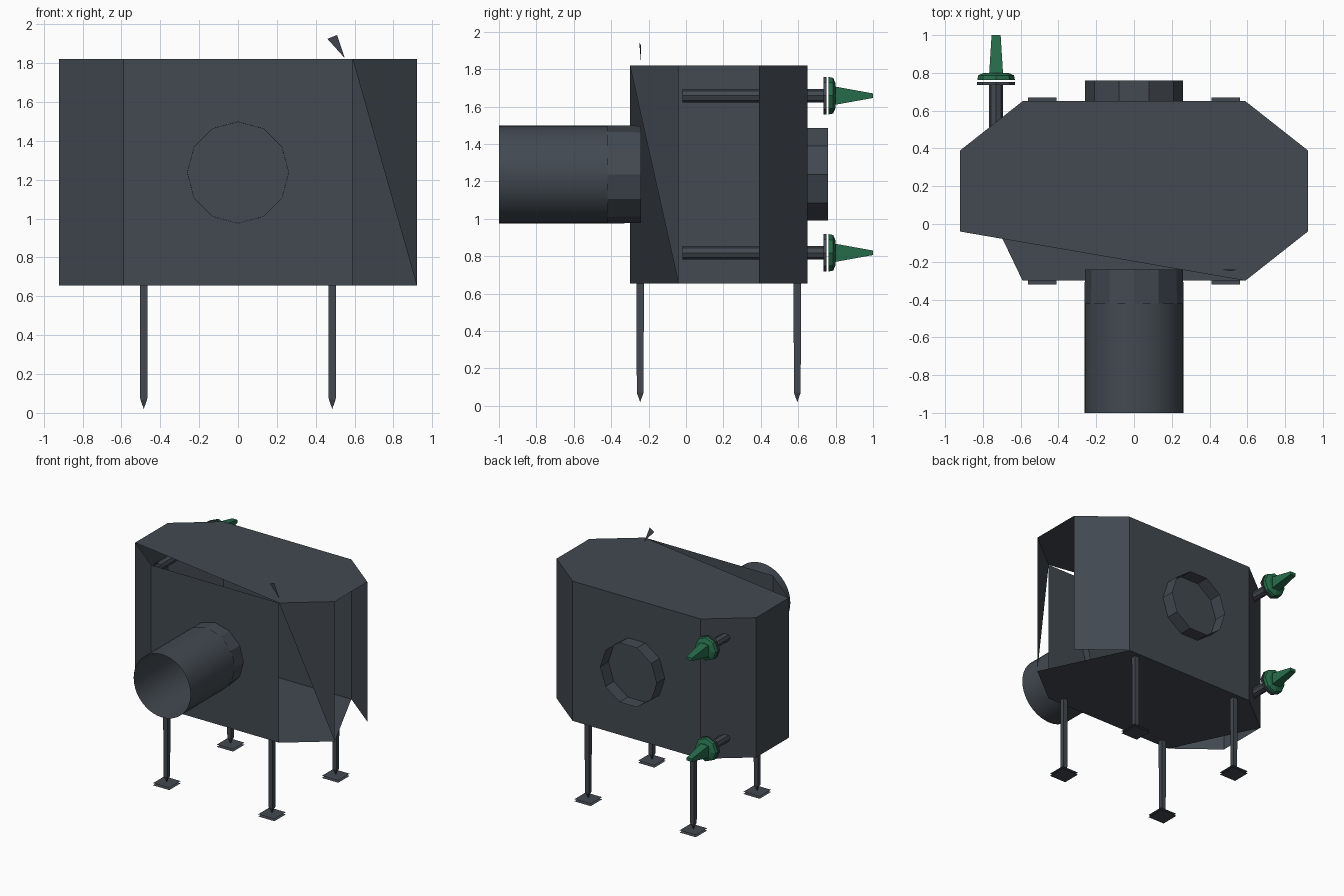
import bpy, bmesh, math
from mathutils import Matrix, Vector

if "Cube" in bpy.data.objects:
    bpy.data.objects.remove(bpy.data.objects["Cube"])


def material(name, rgb):
    m = bpy.data.materials.new(name)
    m.diffuse_color = (*rgb, 1)
    m.use_nodes = True
    m.node_tree.nodes["Principled BSDF"].inputs["Base Color"].default_value = m.diffuse_color
    return m


SLATE = material("slate", (0.055, 0.067, 0.082))
GREEN = material("green", (0.02, 0.15, 0.07))


def mesh_object(name, verts, faces, mat=SLATE):
    me = bpy.data.meshes.new(name)
    me.from_pydata(verts, [], faces)
    me.materials.append(mat)
    ob = bpy.data.objects.new(name, me)
    bpy.context.collection.objects.link(ob)
    return ob


def lathe_y(name, x, z, profile, sides, mat=SLATE, smooth=False, caps=False):
    """Surface around a line along y; profile is (y, radius) pairs."""
    verts = [(x + r * math.cos(2 * math.pi * i / sides), y,
              z + r * math.sin(2 * math.pi * i / sides))
             for y, r in profile for i in range(sides)]
    faces = [(k * sides + i, k * sides + (i + 1) % sides,
              (k + 1) * sides + (i + 1) % sides, (k + 1) * sides + i)
             for k in range(len(profile) - 1) for i in range(sides)]
    if caps:
        faces += [tuple(range(sides))[::-1],
                  tuple(range(len(verts) - sides, len(verts)))]
    ob = mesh_object(name, verts, faces, mat)
    if smooth:
        for p in ob.data.polygons:
            p.use_smooth = True
    return ob


# Housing: open octagonal shell with missing panels
outline = [(-.59, -.30), (.59, -.30), (.92, -.04), (.92, .39),
           (.59, .65), (-.59, .65), (-.92, .39), (-.92, -.04)]
LOW, HIGH = .655, 1.82
verts = [(x, y, z) for z in (LOW, HIGH) for x, y in outline]
# walls, leaving the right side open and half of the front right chamfer
faces = [(i, (i + 1) % 8, (i + 1) % 8 + 8, i + 8) for i in range(8) if i not in (1, 2)]
faces += [(2, 10, 9)]
faces += [(9, 10, 11, 12, 13, 14, 15)]      # roof without its front left corner
faces += [(6, 5, 4, 2, 1, 0)]               # floor without two side corners
mesh_object("housing", verts, faces)

# Front duct with faceted collar, and rear duct ring
lathe_y("front_duct", 0, 1.237, [(-1, .262), (-.42, .262)], 40, smooth=True)
lathe_y("front_collar", 0, 1.237, [(-.42, .262), (-.24, .26)], 12)
lathe_y("rear_ring", 0, 1.237, [(.65, .26), (.76, .26)], 10)

# Legs with pointed ends and thin two-layer feet
for sx, side in ((-1, "left"), (1, "right")):
    for y, end in ((-.245, "front"), (.595, "back")):
        x, w = sx * .485, .02
        ring = [(-w, -w), (w, -w), (w, w), (-w, w)]
        v = [(x + a, y + b, LOW) for a, b in ring]
        v += [(x + a * .9, y + b * .9, .07) for a, b in ring] + [(x, y, .02)]
        f = [(i, (i + 1) % 4, (i + 1) % 4 + 4, i + 4) for i in range(4)]
        f += [(i + 4, (i + 1) % 4 + 4, 8) for i in range(4)]
        mesh_object(f"{end}_{side}_leg", v, f)
        q = .075
        plate = [(-q, -q), (q, -q), (q, q), (-q, q)]
        v = [(x + a, y + b, z) for z in (0.0, .018) for a, b in plate]
        mesh_object(f"{end}_{side}_foot", v, [(3, 2, 1, 0), (4, 5, 6, 7)])

# Small fin above the roof
mesh_object("roof_fin", [(.55, -.24, 1.825), (.46, -.24, 1.925), (.51, -.25, 1.945)],
            [(0, 1, 2)])

# Two valve pipes with flanges and green handles
PX = -.73
for z, level in ((1.658, "upper"), (.818, "lower")):
    lathe_y(f"{level}_pipe", PX, z, [(-.02, .037), (.74, .037)], 8)
    lathe_y(f"{level}_flange", PX, z, [(.735, .1), (.752, .1)], 8, caps=True)
    lathe_y(f"{level}_valve_disc", PX, z, [(.762, .1), (.787, .095), (.8, .065)], 8,
            GREEN, caps=True)
    v = [(PX + sx * a, y, z + sz * b)
         for y, a, b in ((.79, .037, .05), (1.0, .024, .012))
         for sx, sz in ((-1, -1), (1, -1), (1, 1), (-1, 1))]
    f = [(i, (i + 1) % 4, (i + 1) % 4 + 4, i + 4) for i in range(4)] + [(7, 6, 5, 4)]
    mesh_object(f"{level}_valve_handle", v, f, GREEN)
